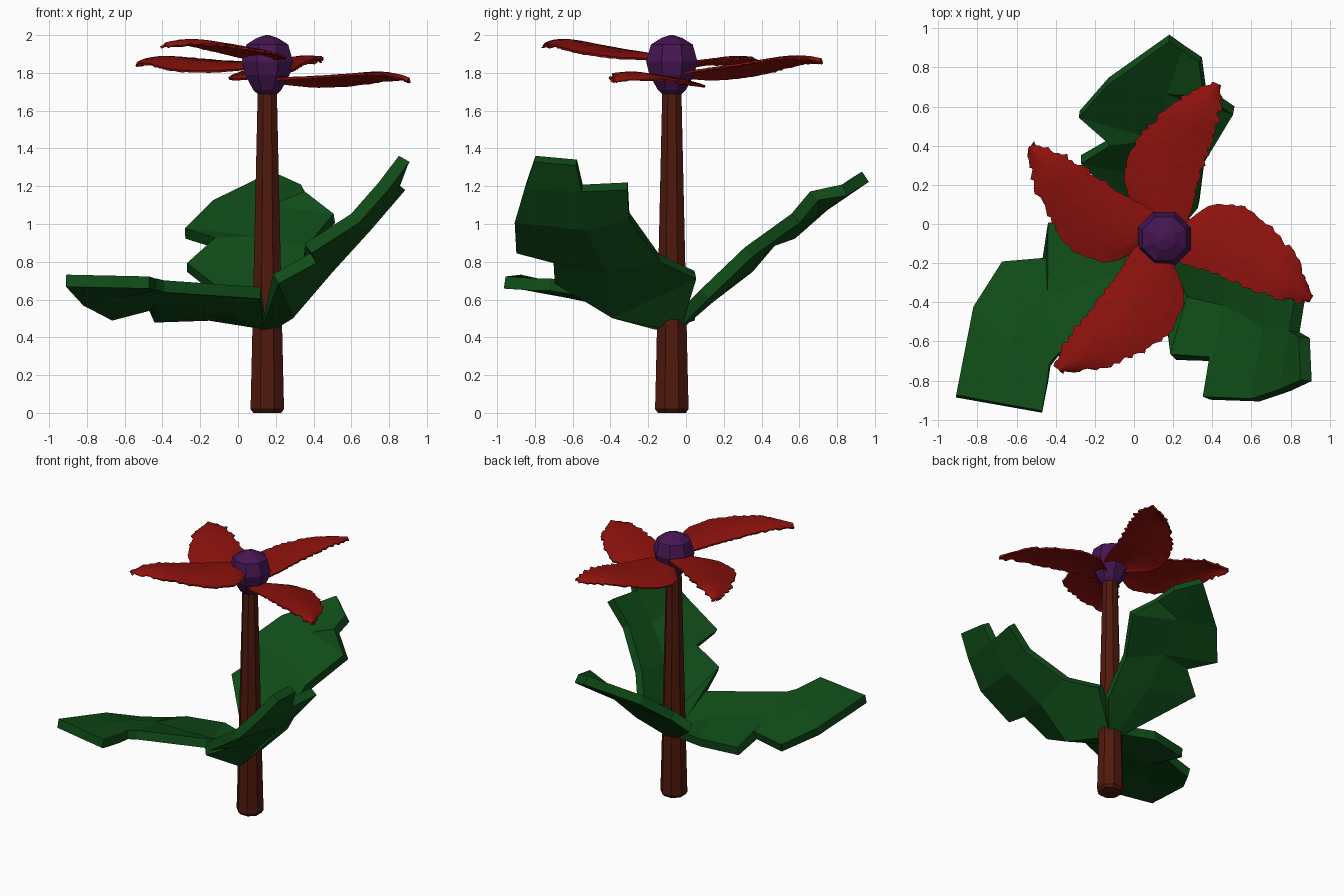
import bpy, bmesh, math, random

if "Cube" in bpy.data.objects:
    bpy.data.objects.remove(bpy.data.objects["Cube"])

random.seed(4)
CX, CY = 0.155, -0.075


def material(name, rgb):
    m = bpy.data.materials.new(name)
    m.diffuse_color = (*rgb, 1)
    m.use_nodes = True
    m.node_tree.nodes["Principled BSDF"].inputs["Base Color"].default_value = m.diffuse_color
    return m


GREEN = material("leaf_green", (0.005, 0.072, 0.009))
RED = material("petal_red", (0.27, 0.006, 0.004))
BROWN = material("stem_brown", (0.08, 0.01, 0.004))
PURPLE = material("centre_purple", (0.06, 0.008, 0.085))


def mesh_object(name, verts, faces, mat, thickness=0):
    me = bpy.data.meshes.new(name)
    me.from_pydata(verts, [], faces)
    bm = bmesh.new()
    bm.from_mesh(me)
    bmesh.ops.recalc_face_normals(bm, faces=bm.faces)
    bm.to_mesh(me)
    bm.free()
    ob = bpy.data.objects.new(name, me)
    bpy.context.collection.objects.link(ob)
    me.materials.append(mat)
    if thickness:
        s = ob.modifiers.new("thickness", "SOLIDIFY")
        s.thickness, s.offset = thickness, 0
    return ob


def lathe(name, profile, n, mat):
    # Faceted solid of revolution about the flower axis, from (radius, z) pairs
    verts = [(CX + r * math.cos(2 * math.pi * (k + .5) / n),
              CY + r * math.sin(2 * math.pi * (k + .5) / n), z)
             for r, z in profile for k in range(n)]
    faces = [(i * n + k, i * n + (k + 1) % n, (i + 1) * n + (k + 1) % n, (i + 1) * n + k)
             for i in range(len(profile) - 1) for k in range(n)]
    faces += [tuple(range(n)), tuple(range(len(verts) - n, len(verts)))]
    return mesh_object(name, verts, faces, mat)


# Stem and flower centre
lathe("stem", [(.08, 0), (.096, .02), (.09, .25), (.055, 1.7), (.04, 1.75)], 8, BROWN)
lathe("flower_centre", [(.03, 1.665), (.08, 1.71), (.128, 1.79), (.147, 1.86),
                        (.12, 1.95), (.06, 1.985), (.01, 2.0)], 8, PURPLE)


def leaf(name, rows):
    # Each row is one edge, the midrib and the other edge; repeated points make notches
    index, faces = {}, []
    for p in (p for row in rows for p in row):
        index.setdefault(p, len(index))
    for a, b in zip(rows, rows[1:]):
        for j in (0, 1):
            f = list(dict.fromkeys(index[p] for p in (a[j], a[j + 1], b[j + 1], b[j])))
            if len(f) > 2:
                faces.append(f)
    mesh_object(name, list(index), faces, GREEN, 0.065)


# Leaves
leaf("leaf_left", [
    ((.14, -.14, .47), (.1, -.1, .48), (.12, -.02, .5)),
    ((.12, -.42, .635), (-.05, -.25, .55), (-.15, .05, .52)),
    ((-.39, -.67, .67), (-.44, -.38, .61), (-.44, .0, .51)),
    ((-.39, -.67, .67), (-.44, -.38, .61), (-.46, -.18, .57)),
    ((-.43, -.72, .68), (-.56, -.45, .62), (-.67, -.2, .52)),
    ((-.44, -.8, .68), (-.63, -.62, .64), (-.82, -.43, .6)),
    ((-.47, -.96, .69), (-.69, -.92, .695), (-.91, -.88, .7))])
mid2, mid2b = (.48, -.42, .77), (.82, -.55, 1.19)
leaf("leaf_right", [
    ((.13, -.15, .47), (.18, -.1, .47), (.2, -.02, .5)),
    ((.2, -.68, .71), (.28, -.38, .53), (.35, .05, .73)),
    ((.4, -.69, .82), mid2, (.5, -.14, .82)),
    ((.37, -.89, .87), mid2, (.5, -.14, .82)),
    ((.62, -.9, 1.03), (.68, -.53, .99), (.72, -.3, 1.04)),
    ((.77, -.85, 1.2), mid2b, (.86, -.31, 1.2)),
    ((.77, -.85, 1.2), mid2b, mid2b),
    ((.88, -.8, 1.345), (.87, -.58, 1.325), (.87, -.58, 1.325))])
mid3, right3 = (.12, .45, .91), (.36, .33, .85)
leaf("leaf_back", [
    ((.1, -.05, .48), (.15, -.03, .48), (.2, -.05, .48)),
    ((-.27, .33, .77), (.1, .26, .73), (.33, .1, .63)),
    ((-.12, .42, .9), mid3, right3),
    ((-.28, .56, .95), mid3, right3),
    ((-.13, .73, 1.1), (.17, .68, 1.07), (.51, .58, 1.03)),
    ((-.13, .73, 1.1), (.17, .68, 1.07), (.36, .68, 1.15)),
    ((.18, .95, 1.25), (.25, .9, 1.22), (.34, .84, 1.18))])

# Petal outline: distance along the petal, right edge, left edge
OUTLINE = [(.05, -.07, .08), (.14, -.085, .24), (.2, -.08, .29), (.34, -.065, .325),
           (.5, -.065, .285), (.69, -.06, .185), (.79, -.03, .09), (.85, -.005, .02)]


def edges(u):
    for a, b in zip(OUTLINE, OUTLINE[1:]):
        if u <= b[0] + 1e-6:
            t = (u - a[0]) / (b[0] - a[0])
            return [a[k] + t * (b[k] - a[k]) for k in (1, 2)]


def petal(name, angle, z0, slope, droop, length):
    nu, nv = 40, 12
    c, s = math.cos(math.radians(angle)), math.sin(math.radians(angle))
    k = length / .85
    verts = []
    for i in range(nu + 1):
        u = .05 + .8 * i / nu
        lo, hi = edges(u)
        jag = .025 * u
        tear = random.uniform(-jag, jag), random.uniform(-jag, jag)
        for j in range(nv + 1):
            t = j / nv
            # Only the rim is torn, the inside stays even
            v = lo + (hi - lo) * t + tear[0] * (j == 0) + tear[1] * (j == nv)
            # Slope outwards, droop on the left edge and at the tip, slight cupping
            z = z0 + slope * u - droop * v - .05 * max(0, (u - .6) / .25) ** 2
            z += .02 * math.sin(math.pi * t) + random.uniform(-.001, .001)
            verts.append((CX + k * (u * c - v * s), CY + k * (u * s + v * c), z))
    w = nv + 1
    faces = [(i * w + j, (i + 1) * w + j, (i + 1) * w + j + 1, i * w + j + 1)
             for i in range(nu) for j in range(nv)]
    mesh_object(name, verts, faces, RED, 0.012)


# Petals
petal("petal_back", 70.5, 1.775, .15, .13, .835)
petal("petal_right", -23, 1.75, .06, .12, .81)
petal("petal_front", 230.6, 1.865, .14, .03, .86)
petal("petal_left", 145, 1.83, .065, .13, .83)
